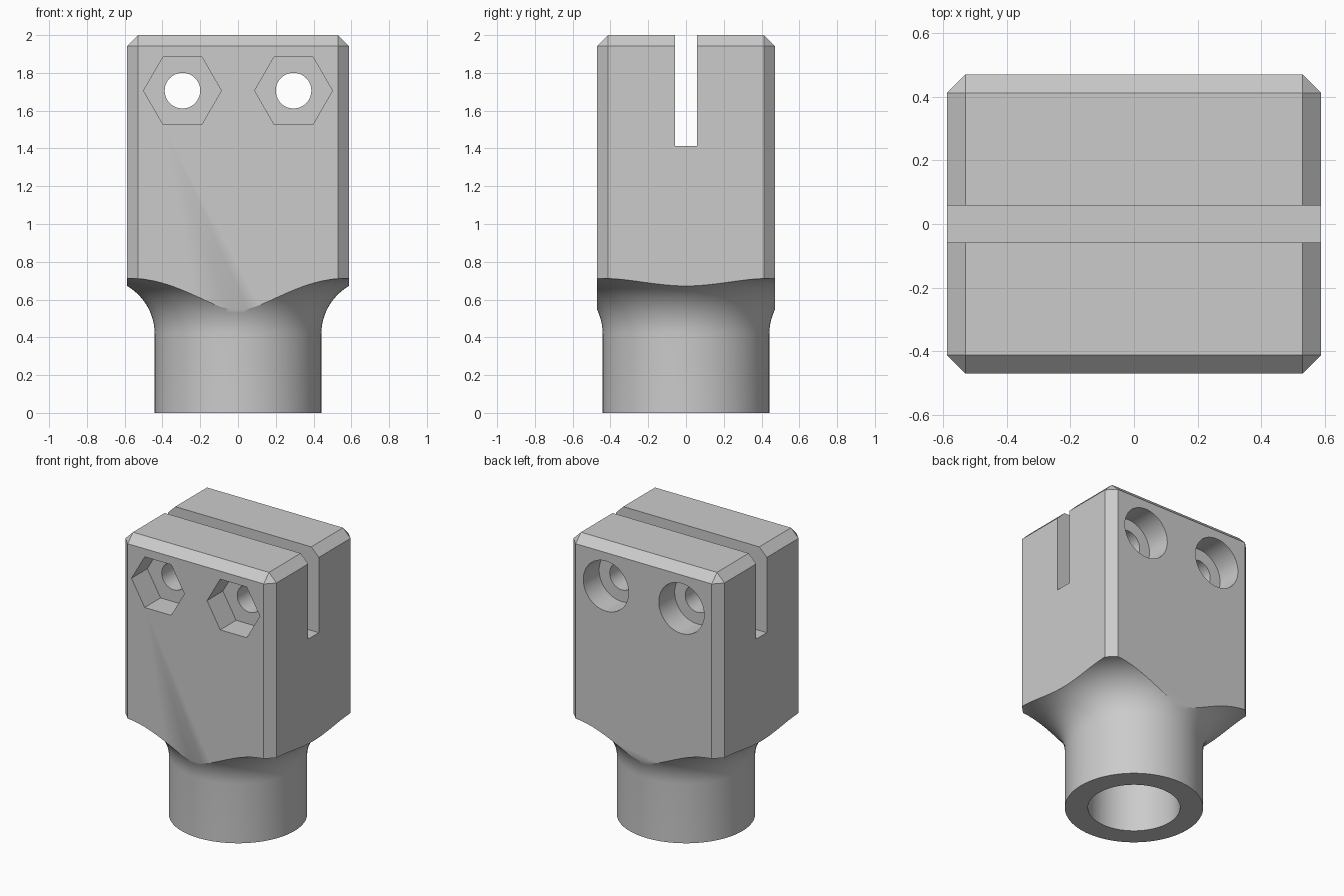
import bpy, bmesh, math
from mathutils import Matrix

if "Cube" in bpy.data.objects:
    bpy.data.objects.remove(bpy.data.objects["Cube"], do_unlink=True)

U = 1 / 17                       # one millimetre of the part
W, D, H = 20 * U, 16 * U, 34 * U

grey = bpy.data.materials.new("plain grey")
grey.use_nodes = True
colour = (0.6, 0.6, 0.6, 1)
grey.diffuse_color = colour
grey.node_tree.nodes["Principled BSDF"].inputs["Base Color"].default_value = colour


def finish(name, bm):
    bmesh.ops.recalc_face_normals(bm, faces=bm.faces)
    mesh = bpy.data.meshes.new(name)
    bm.to_mesh(mesh)
    bm.free()
    mesh.materials.append(grey)
    ob = bpy.data.objects.new(name, mesh)
    bpy.context.collection.objects.link(ob)
    return ob


def box(name, size, centre, chamfer=0):
    bm = bmesh.new()
    bmesh.ops.create_cube(bm, size=1, matrix=Matrix.Translation(centre) @ Matrix.Diagonal((*size, 1)))
    if chamfer:
        # every edge except those around the bottom
        edges = [e for e in bm.edges if max(v.co.z for v in e.verts) > centre[2]]
        bmesh.ops.bevel(bm, geom=edges, offset=chamfer, segments=1, affect='EDGES')
    return finish(name, bm)


def prism_y(name, radius, sides, x, z, y0, y1):
    # prism along y with a corner pointing to +x
    bm = bmesh.new()
    steps = [2 * math.pi * i / sides for i in range(sides)]
    ring = [bm.verts.new((x + radius * math.cos(a), y0, z + radius * math.sin(a))) for a in steps]
    face = bm.faces.new(ring)
    moved = bmesh.ops.extrude_face_region(bm, geom=[face])["geom"]
    verts = [g for g in moved if isinstance(g, bmesh.types.BMVert)]
    bmesh.ops.translate(bm, verts=verts, vec=(0, y1 - y0, 0))
    return finish(name, bm)


def lathe(name, profile, sides=96):
    # closed solid turned about z, profile runs from axis to axis
    bm = bmesh.new()
    verts = [bm.verts.new((r, 0, z)) for r, z in profile]
    edges = [bm.edges.new(pair) for pair in zip(verts, verts[1:])]
    bmesh.ops.spin(bm, geom=verts + edges, cent=(0, 0, 0), axis=(0, 0, 1),
                   angle=2 * math.pi, steps=sides, use_duplicate=False)
    bmesh.ops.remove_doubles(bm, verts=bm.verts, dist=1e-5)
    return finish(name, bm)


def combine(target, tool, operation):
    mod = target.modifiers.new(tool.name, 'BOOLEAN')
    mod.operation, mod.solver, mod.object = operation, 'EXACT', tool
    bpy.context.view_layer.objects.active = target
    bpy.ops.object.modifier_apply(modifier=mod.name)
    bpy.data.objects.remove(tool, do_unlink=True)


# Chamfered block trimmed by a round neck with a concave flare
body = box("clamp_body", (W, D, H + 0.2), (0, 0, H / 2 - 0.1), chamfer=U)
neck, flare, start = 7.5 * U, 5 * U, 7.1 * U
profile = [(0, 0), (neck, 0)]
for i in range(21):
    a = math.pi / 2 * i / 20
    profile.append((neck + flare * (1 - math.cos(a)), start + flare * math.sin(a)))
profile += [(neck + flare, H + 0.1), (0, H + 0.1)]
combine(body, lathe("neck_envelope", profile), 'INTERSECT')

# Blind socket in the neck
bore = [(0, -0.1), (5 * U, -0.1), (5 * U, 20 * U), (0, 20 * U)]
combine(body, lathe("socket_cutter", bore), 'DIFFERENCE')

# Slot across the top
combine(body, box("slot_cutter", (2, 2 * U, 20 * U), (0, 0, H)), 'DIFFERENCE')

# Bolt holes: hexagonal nut pockets in front, round counterbores behind
for side in (-1, 1):
    x, z = side * 5 * U, 29 * U
    combine(body, prism_y("bolt_cutter", 1.6 * U, 48, x, z, -1, 1), 'DIFFERENCE')
    combine(body, prism_y("nut_cutter", 3.5 * U, 6, x, z, -1, -D / 2 + 3 * U), 'DIFFERENCE')
    combine(body, prism_y("head_cutter", 3 * U, 64, x, z, D / 2 - 3 * U, 1), 'DIFFERENCE')

bpy.ops.object.select_all(action='DESELECT')
body.select_set(True)
bpy.context.view_layer.objects.active = body
bpy.ops.object.shade_smooth_by_angle(angle=math.radians(28))
